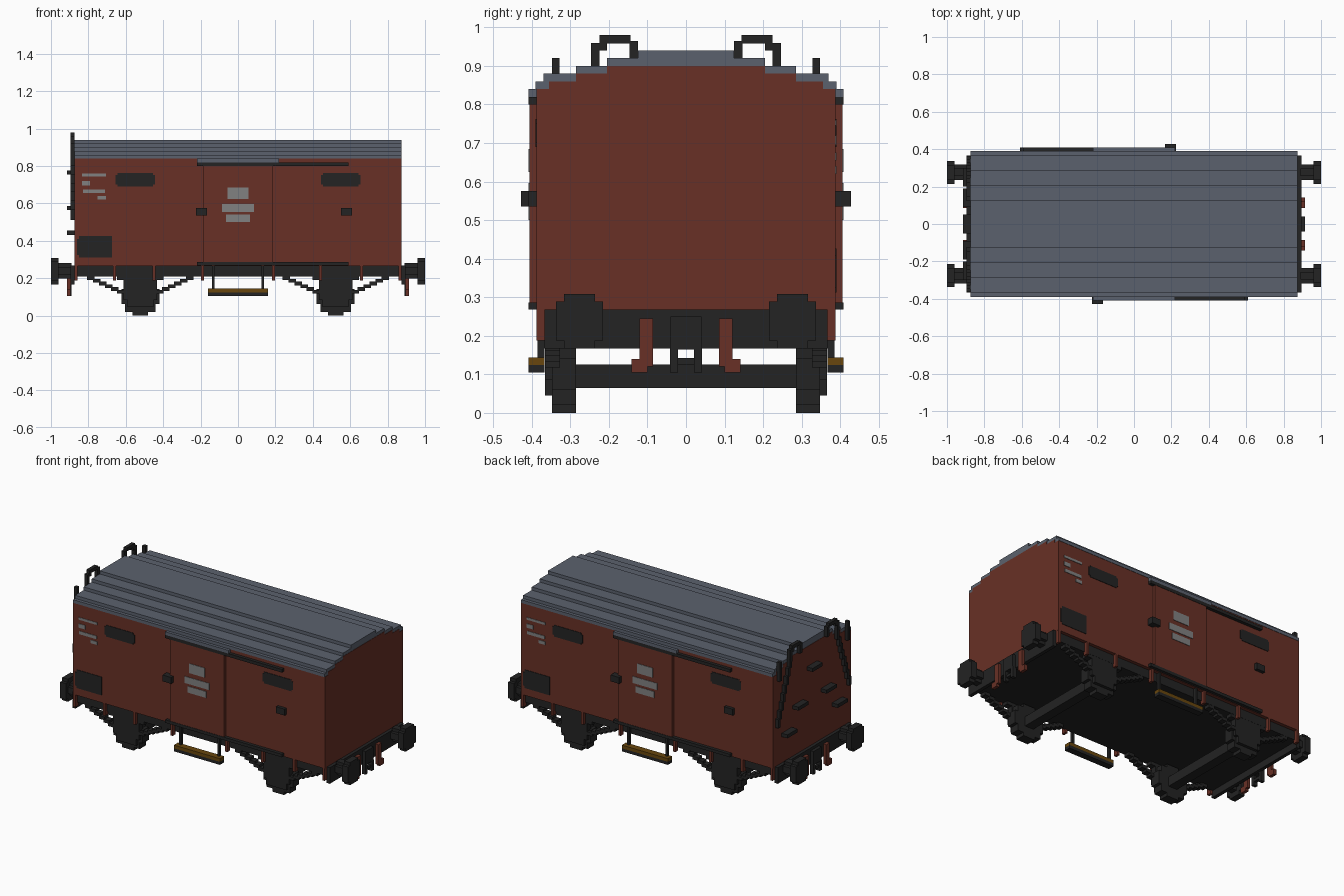
import bpy, bmesh, math
from mathutils import Matrix

if "Cube" in bpy.data.objects:
    bpy.data.objects.remove(bpy.data.objects["Cube"], do_unlink=True)

V = 0.0204  # block size


def material(name, rgb):
    m = bpy.data.materials.new(name)
    m.use_nodes = True
    m.diffuse_color = (*rgb, 1)
    bsdf = next(n for n in m.node_tree.nodes if n.type == 'BSDF_PRINCIPLED')
    bsdf.inputs["Base Color"].default_value = (*rgb, 1)
    return m


BROWN = material("red brown", (0.138, 0.030, 0.019))
ROOF = material("slate grey", (0.105, 0.121, 0.155))
BLACK = material("charcoal", (0.017, 0.017, 0.017))
GOLD = material("ochre wood", (0.140, 0.062, 0.004))
PALE = material("pale grey", (0.22, 0.22, 0.22))


def finish(name, bm, mat):
    bmesh.ops.recalc_face_normals(bm, faces=bm.faces)
    me = bpy.data.meshes.new(name)
    bm.to_mesh(me)
    bm.free()
    me.materials.append(mat)
    ob = bpy.data.objects.new(name, me)
    bpy.context.collection.objects.link(ob)
    return ob


def boxes(name, items, mat, spin=False):
    """Boxes (x0, x1, y0, y1, z0, z1); spin repeats them turned half around."""
    bm = bmesh.new()
    items = list(items)
    if spin:
        items += [(-b, -a, -d, -c, e, f) for a, b, c, d, e, f in items]
    for x0, x1, y0, y1, z0, z1 in items:
        m = Matrix.Translation(((x0 + x1) / 2, (y0 + y1) / 2, (z0 + z1) / 2)) \
            @ Matrix.Diagonal((x1 - x0, y1 - y0, z1 - z0, 1))
        bmesh.ops.create_cube(bm, size=1, matrix=m)
    return finish(name, bm, mat)


def stepped_prism(name, rows, axis, a0, a1, mat, centre=0):
    """Staircase outline from rows (z0, z1, half width), extruded along an axis."""
    right = []
    for z0, z1, w in rows:
        right += [(w, z0), (w, z1)]
    outline = right + [(-w, z) for w, z in reversed(right)]
    bm = bmesh.new()
    verts = [bm.verts.new((a0, centre + w, z) if axis == 'x' else (centre + w, a0, z))
             for w, z in outline]
    face = bm.faces.new(verts)
    ext = bmesh.ops.extrude_face_region(bm, geom=[face])
    move = (a1 - a0, 0, 0) if axis == 'x' else (0, a1 - a0, 0)
    bmesh.ops.translate(bm, vec=move,
                        verts=[g for g in ext["geom"] if isinstance(g, bmesh.types.BMVert)])
    return finish(name, bm, mat)


def disc_rows(zc, r, n):
    """Rows of a blocky disc with n layers."""
    h = 2 * r / n
    rows = []
    for i in range(n):
        z = -r + i * h
        mid = abs(z + h / 2)
        w = round(math.sqrt(r * r - mid * mid) / h) * h
        rows.append((zc + z, zc + z + h, min(w, r)))
    return rows


# Body with stepped gables, and the stepped roof over it
stepped_prism("body", [(0.265, 0.84, 0.388), (0.84, 0.86, 0.355),
                       (0.86, 0.88, 0.285), (0.88, 0.90, 0.205)], 'x', -0.875, 0.875, BROWN)
stepped_prism("roof", [(0.84, 0.86, 0.39), (0.86, 0.88, 0.37), (0.88, 0.90, 0.285),
                       (0.90, 0.92, 0.205), (0.92, 0.94, 0.125)], 'x', -0.873, 0.873, ROOF)

# Sliding doors with rails, latches and the rain strip
boxes("doors", [(-0.187, 0.187, -0.406, -0.38, 0.285, 0.80)], BROWN, True)
boxes("door_rain_strips", [(-0.22, 0.22, -0.408, -0.38, 0.82, 0.84)], ROOF, True)
boxes("door_rails", [(-0.22, 0.59, -0.408, -0.38, 0.80, 0.82),
                     (-0.22, 0.59, -0.408, -0.36, 0.268, 0.287)], BLACK, True)
boxes("door_latches", [(-0.225, -0.165, -0.428, -0.38, 0.535, 0.575),
                       (0.55, 0.61, -0.408, -0.38, 0.535, 0.575)], BLACK, True)

# Flat vents and corner panels on the sides
vents = []
for x in (-0.55, 0.55):
    vents += [(x - 0.105, x + 0.105, -0.391, -0.385, 0.70, 0.752),
              (x - 0.095, x + 0.095, -0.391, -0.385, 0.69, 0.762)]
boxes("side_vents", vents, BLACK, True)
boxes("corner_panels", [(-0.86, -0.675, -0.391, -0.385, 0.325, 0.41),
                        (-0.85, -0.675, -0.391, -0.385, 0.312, 0.427)], BLACK, True)

# Blank pale paint patches
boxes("door_patches", [(-0.065, 0.065, -0.409, -0.403, 0.50, 0.54),
                       (-0.085, 0.085, -0.409, -0.403, 0.555, 0.597),
                       (-0.055, 0.055, -0.409, -0.403, 0.625, 0.685)], PALE, True)
boxes("side_patches", [(-0.835, -0.705, -0.391, -0.385, 0.745, 0.76),
                       (-0.835, -0.79, -0.391, -0.385, 0.695, 0.72),
                       (-0.83, -0.71, -0.391, -0.385, 0.655, 0.675),
                       (-0.75, -0.705, -0.391, -0.385, 0.62, 0.64)], PALE, True)

# Underframe, end beams and brown stanchion feet
boxes("underframe", [(-0.875, 0.875, -0.367, 0.367, 0.21, 0.27)], BLACK)
boxes("end_beams", [(0.873, 0.895, -0.367, 0.367, 0.167, 0.268)], BLACK, True)
boxes("stanchion_feet", [(x - 0.008, x + 0.008, -0.388, -0.36, 0.188, 0.27)
                         for x in (-0.866, -0.66, -0.45, -0.19, 0.19, 0.44, 0.66, 0.866)],
      BROWN, True)

# Buffers at the four corners
for sx, end in ((1, "left"), (-1, "right")):
    for sy, side in ((-1, "front"), (1, "back")):
        y = sy * 0.276
        stepped_prism(f"buffer_shaft_{end}_{side}", disc_rows(0.24, 0.041, 4), 'x',
                      sx * 0.89, sx * 0.965, BLACK, y)
        stepped_prism(f"buffer_head_{end}_{side}", disc_rows(0.238, 0.071, 7), 'x',
                      sx * 0.96, sx * 1.0, BLACK, y)

# Wheels, axle boxes, axles and stepped springs
for sx, end in ((1, "left"), (-1, "right")):
    xc = sx * 0.522
    boxes(f"axle_{end}", [(xc - 0.03, xc + 0.03, -0.29, 0.29, 0.065, 0.125)], BLACK)
    for sy, side in ((-1, "front"), (1, "back")):
        stepped_prism(f"wheel_{end}_{side}", disc_rows(0.102, 0.102, 10), 'y',
                      sy * 0.286, sy * 0.347, BLACK, xc)
        ya, yb = sorted((sy * 0.327, sy * 0.366))
        spring = [(xc - 0.07, xc + 0.07, ya, yb, 0.045, 0.15),
                  (xc - 0.09, xc + 0.09, ya, yb, 0.085, 0.19),
                  (xc - 0.125, xc + 0.125, ya, yb, 0.19, 0.212)]
        for k in range(6):
            w0 = 0.085 + k * 0.032
            z0 = 0.118 + k * 0.0145
            for s in (-1, 1):
                xa, xb = sorted((xc + s * w0, xc + s * (w0 + 0.04)))
                spring.append((xa, xb, ya, yb, z0, z0 + V))
        boxes(f"spring_{end}_{side}", spring, BLACK)

# Footboards hung below the doors
boxes("footboards", [(-0.16, 0.16, -0.408, -0.367, 0.124, 0.144)], GOLD, True)
boxes("footboard_bearers", [(-0.16, 0.16, -0.408, -0.367, 0.105, 0.124)], BLACK, True)
boxes("footboard_hangers", [(x - 0.007, x + 0.007, -0.385, -0.367, 0.14, 0.27)
                            for x in (-0.133, 0.133)], BLACK, True)

# Couplings and brake hoses on both ends
coupling = [(0.89, 0.915, -0.04, 0.04, 0.165, 0.25),
            (0.89, 0.91, -0.04, 0.04, 0.125, 0.142)]
hoses = []
for s in (-1, 1):
    coupling.append((0.89, 0.915, *sorted((s * 0.021, s * 0.041)), 0.105, 0.17))
    hoses += [(0.89, 0.915, *sorted((s * 0.085, s * 0.12)), 0.185, 0.245),
              (0.895, 0.915, *sorted((s * 0.085, s * 0.12)), 0.12, 0.19),
              (0.895, 0.915, *sorted((s * 0.10, s * 0.142)), 0.105, 0.14)]
boxes("couplings", coupling, BLACK, True)
boxes("brake_hoses", hoses, BROWN, True)

# Climbing rails with hooked tops, and steps, on the right end
rails = []
for s in (-1, 1):
    def bar(y0, y1, z0, z1):
        rails.append((-0.896, -0.874, *sorted((s * y0, s * y1)), z0, z1))
    bar(0.224, 0.246, 0.88, 0.96)
    bar(0.205, 0.225, 0.94, 0.978)
    bar(0.144, 0.225, 0.958, 0.98)
    bar(0.124, 0.146, 0.90, 0.965)
    bar(0.328, 0.348, 0.80, 0.92)
    for k in range(8):
        y = 0.226 + k * 0.0165
        z = 0.90 - k * 0.0475
        bar(y, y + V, z - 0.055, z)
boxes("climbing_rails", rails, BLACK)
boxes("end_steps", [(-0.915, -0.873, y - 0.05, y + 0.05, z - 0.011, z + 0.011)
                    for y, z in ((0, 0.765), (-0.14, 0.575), (0.14, 0.575),
                                 (-0.25, 0.443), (0.25, 0.443))], BLACK)
